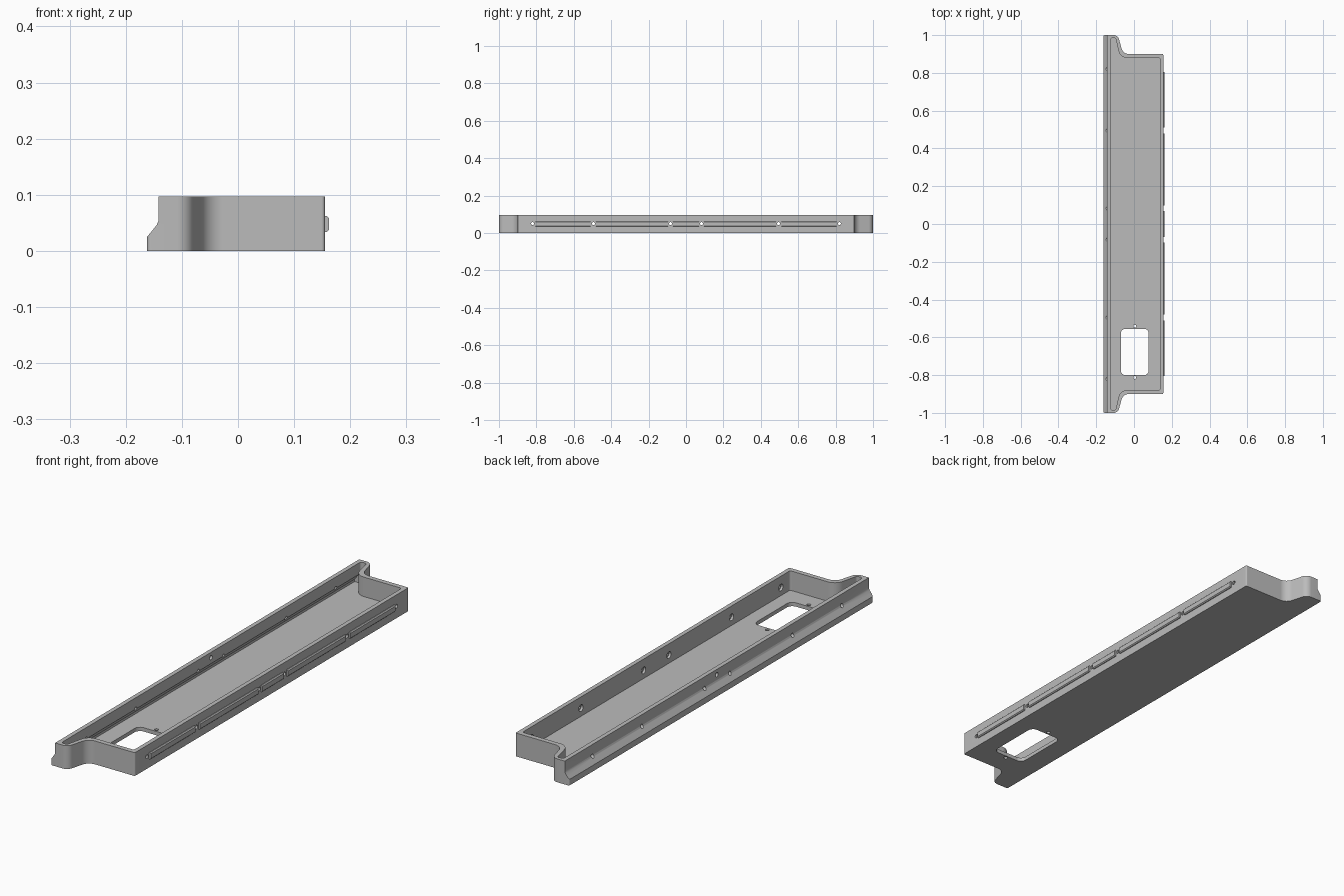
import bpy, bmesh, math
from mathutils import Vector

old = bpy.data.objects.get("Cube")
if old:
    bpy.data.objects.remove(old, do_unlink=True)

metal = bpy.data.materials.new("plain grey")
metal.use_nodes = True
GREY = (0.5, 0.5, 0.5, 1)
metal.diffuse_color = GREY
for node in metal.node_tree.nodes:
    if node.type == 'BSDF_PRINCIPLED':
        node.inputs["Base Color"].default_value = GREY

HEIGHT, FLOOR = 0.097, 0.016


def fillet(corners, steps=8):
    """Round each (x, y, radius) corner of a closed outline."""
    pts = []
    for i, (x, y, r) in enumerate(corners):
        p = Vector((x, y))
        d1 = (Vector(corners[i - 1][:2]) - p).normalized()
        d2 = (Vector(corners[(i + 1) % len(corners)][:2]) - p).normalized()
        half = d1.angle(d2) / 2
        t = r / math.tan(half)
        c = p + (d1 + d2).normalized() * (r / math.sin(half))
        a, b = p + d1 * t - c, p + d2 * t - c
        pts += [c + a.lerp(b, k / steps).normalized() * r for k in range(steps + 1)]
    return pts


def mirrored(half):
    """Complete an outline across y = 0."""
    return half + [(x, -y, r) for x, y, r in reversed(half)]


def circle(u, v, r, n=20):
    return [(u + r * math.cos(k * math.tau / n), v + r * math.sin(k * math.tau / n))
            for k in range(n)]


def prism(name, pts, axis, lo, hi):
    """Extrude a 2D outline along an axis; the other two axes keep their order."""
    def place(p, h):
        v = list(p)
        v.insert("xyz".index(axis), h)
        return v
    bm = bmesh.new()
    face = bm.faces.new([bm.verts.new(place(p, lo)) for p in pts])
    top = bmesh.ops.extrude_face_region(bm, geom=[face])
    shift = Vector(place((0, 0), hi - lo))
    bmesh.ops.translate(bm, vec=shift,
                        verts=[v for v in top["geom"] if isinstance(v, bmesh.types.BMVert)])
    bmesh.ops.recalc_face_normals(bm, faces=bm.faces)
    mesh = bpy.data.meshes.new(name)
    bm.to_mesh(mesh)
    bm.free()
    mesh.materials.append(metal)
    obj = bpy.data.objects.new(name, mesh)
    bpy.context.collection.objects.link(obj)
    return obj


def activate(obj):
    bpy.ops.object.select_all(action='DESELECT')
    obj.select_set(True)
    bpy.context.view_layer.objects.active = obj


def cut(target, *shape):
    cutter = prism("cutter", *shape)
    cutter.hide_render = True
    activate(target)
    mod = target.modifiers.new("cut", 'BOOLEAN')
    mod.operation, mod.solver, mod.object = 'DIFFERENCE', 'EXACT', cutter
    bpy.ops.object.modifier_apply(modifier=mod.name)
    bpy.data.objects.remove(cutter, do_unlink=True)


# Tray body with long end tabs
outer = fillet(mirrored([(-0.162, 1, 0.008), (-0.085, 1, 0.03),
                         (-0.058, 0.9, 0.04), (0.155, 0.9, 0.006)]))
tray = prism("tray", outer, 'z', 0, HEIGHT)

# Stepped outer face along the left-hand edge
cut(tray, [(-0.2, 0.025), (-0.162, 0.025), (-0.145, 0.046), (-0.142, 0.053),
           (-0.142, 0.12), (-0.2, 0.12)], 'y', -1.1, 1.1)

# Inner pocket and the undercut following the stepped wall
inner = fillet(mirrored([(-0.124, 0.985, 0.01), (-0.098, 0.985, 0.01),
                         (-0.073, 0.88, 0.045), (0.137, 0.88, 0.008)]))
cut(tray, inner, 'z', FLOOR, 0.2)
cut(tray, [(-0.12, FLOOR), (-0.142, FLOOR), (-0.142, 0.026),
           (-0.124, 0.05), (-0.12, 0.05)], 'y', -0.97, 0.97)

# Floor window with a screw hole at each end
window = fillet([(-0.07, -0.555, 0.025), (0.078, -0.555, 0.025),
                 (0.078, -0.8, 0.025), (-0.07, -0.8, 0.025)])
cut(tray, window, 'z', -0.1, 0.05)
for y in (-0.541, -0.813):
    cut(tray, circle(0.004, y, 0.008), 'z', -0.1, 0.05)

# Side holes through both walls, counterbored inside the right-hand one
for y in (0.82, 0.495, 0.083):
    for s in (-1, 1):
        cut(tray, circle(s * y, 0.05, 0.008), 'x', -0.3, 0.3)
        cut(tray, circle(s * y, 0.05, 0.014), 'x', 0.1, 0.147)
cut(tray, circle(0, 0.075, 0.009), 'x', -0.3, 0)

# Chamfered locating ribs between the side holes
rib = [(0.15, 0.034), (0.158, 0.034), (0.162, 0.038),
       (0.162, 0.058), (0.158, 0.062), (0.15, 0.062)]
parts = [tray]
for lo, hi in ((-0.805, -0.51), (-0.48, -0.097), (-0.07, 0.07),
               (0.097, 0.48), (0.51, 0.805)):
    parts.append(prism("side_rib", rib, 'y', lo, hi))

for part in parts:
    activate(part)
    bpy.ops.object.shade_smooth_by_angle(angle=math.radians(25))
